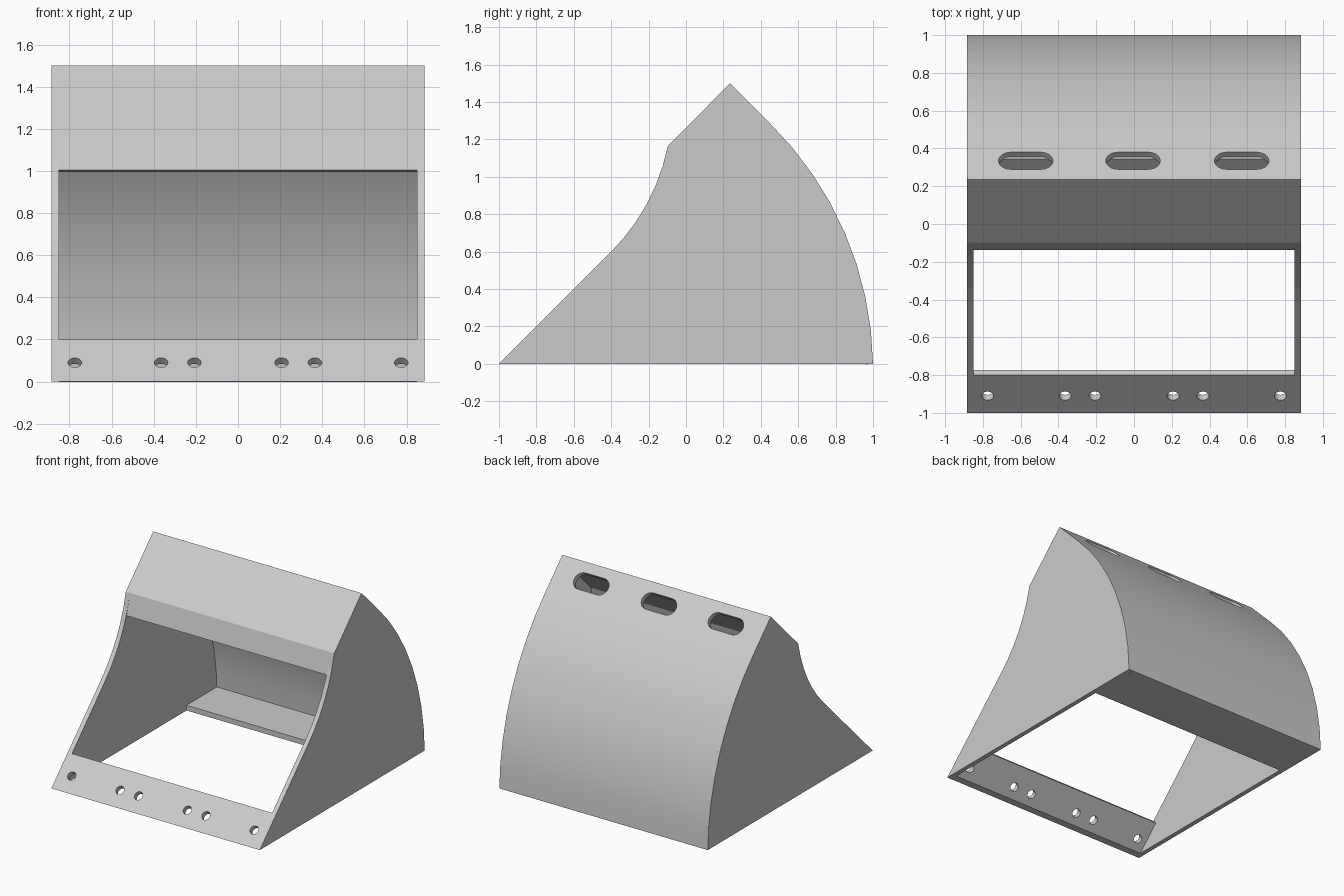
import bpy, bmesh, math
from mathutils import Vector

if "Cube" in bpy.data.objects:
    bpy.data.objects.remove(bpy.data.objects["Cube"])

T = 0.04            # sheet thickness
INNER = 0.85        # inner half width
OUTER = 0.885       # outer half width

grey = bpy.data.materials.new("light grey")
grey.use_nodes = True
grey.diffuse_color = (0.6, 0.6, 0.6, 1)
grey.node_tree.nodes["Principled BSDF"].inputs["Base Color"].default_value = (0.6, 0.6, 0.6, 1)


def prism(name, outline, direction):
    """Solid made by extruding a flat outline."""
    bm = bmesh.new()
    face = bm.faces.new([bm.verts.new(p) for p in outline])
    new = bmesh.ops.extrude_face_region(bm, geom=[face])["geom"]
    bmesh.ops.translate(bm, vec=direction, verts=[v for v in new if isinstance(v, bmesh.types.BMVert)])
    bmesh.ops.recalc_face_normals(bm, faces=bm.faces)
    mesh = bpy.data.meshes.new(name)
    bm.to_mesh(mesh)
    bm.free()
    mesh.materials.append(grey)
    obj = bpy.data.objects.new(name, mesh)
    bpy.context.collection.objects.link(obj)
    return obj


def across(name, profile, x0, x1):
    """Extrude a (y, z) profile from x0 to x1."""
    return prism(name, [(x0, y, z) for y, z in profile], (x1 - x0, 0, 0))


def arc(a, b, sagitta, steps):
    """Points from a to b, bulging to the right for a positive sagitta."""
    a, b = Vector(a), Vector(b)
    chord = b - a
    right = Vector((chord.y, -chord.x)).normalized()
    half = chord.length / 2
    radius = (half ** 2 + sagitta ** 2) / (2 * abs(sagitta))
    sweep = math.asin(half / radius)
    pts = []
    for i in range(steps + 1):
        t = sweep * (2 * i / steps - 1)
        along = radius * math.sin(t)
        bulge = radius * (math.cos(t) - math.cos(sweep))
        pts.append((a + b) / 2 + chord.normalized() * along + right * math.copysign(bulge, sagitta))
    return pts


def sheet(path):
    """Close a path into a band of constant thickness on its right side."""
    dirs = [(q - p).normalized() for p, q in zip(path, path[1:])]
    inner = []
    for i, p in enumerate(path):
        d0, d1 = dirs[max(i - 1, 0)], dirs[min(i, len(dirs) - 1)]
        n0, n1 = Vector((d0.y, -d0.x)), Vector((d1.y, -d1.x))
        inner.append(p + (n0 + n1) * T / (1 + n0.dot(n1)))
    return path + inner[::-1]


def cut(obj, center, half_len, radius, slope):
    """Cut a round-ended hole straight through a panel leaning along slope."""
    up = Vector((0, *slope)).normalized()
    normal = Vector((1, 0, 0)).cross(up)
    pts = []
    for side in (1, -1):
        for i in range(13):
            t = math.pi * (i / 12 - 0.5)
            if half_len == 0 and i == 12:
                continue
            pts.append(Vector(center) + Vector((side * (half_len + radius * math.cos(t)), 0, 0))
                       + up * side * radius * math.sin(t) - normal * 0.07)
    cutter = prism("cutter", pts, normal * 0.14)
    cutter.hide_render = True
    mod = obj.modifiers.new("hole", 'BOOLEAN')
    mod.operation, mod.solver, mod.object = 'DIFFERENCE', 'EXACT', cutter
    bpy.context.view_layer.objects.active = obj
    bpy.ops.object.modifier_apply(modifier=mod.name)
    bpy.data.objects.remove(cutter)


# Outline of the housing
front_curve = arc((-0.41, 0.59), (-0.097, 1.165), 0.049, 6)
peak = Vector((0.235, 1.5))
back_curve = arc((0.44, 1.295), (1, 0), -0.14, 8)

# Side panels
profile = [Vector((-1, 0))] + front_curve + [peak] + back_curve
for name, s in (("left_side_panel", 1), ("right_side_panel", -1)):
    across(name, profile, s * INNER, s * OUTER)

# Header, top and curved back as one bent sheet
lip = Vector((-0.137, 1.005))
shell = across("hood_and_back", sheet([lip, front_curve[-1], peak] + back_curve), -INNER, INNER)
for x in (-0.573, -0.005, 0.57):
    cut(shell, (x, 0.335, 1.4), 0.08, 0.064, (-1, 1))

# Front strip with control holes
d = T / math.sqrt(2)
strip = across("front_strip", [(-1, 0), (-0.8, 0.2), (-0.8 + d, 0.2 - d), (-1 + 2 * d, 0)], -INNER, INNER)
for x in (0.207, 0.365, 0.775):
    for s in (1, -1):
        cut(strip, (s * x, -0.91, 0.09), 0, 0.032, (1, 1))

# Rear floor shelf
across("rear_shelf", [(0.59, 0), (1 - T / 2, 0), (1 - T / 2, T), (0.59, T)], -INNER, INNER)

# Sloped baffle behind the vents
across("vent_baffle", [(0.345, 1.34), (0.1, 1.095), (0.1 + d, 1.095 - d), (0.345 + d, 1.34 - d)],
       -INNER, INNER)

# Smooth the curved sheet, keeping folds crisp
bpy.ops.object.select_all(action='DESELECT')
shell.select_set(True)
bpy.context.view_layer.objects.active = shell
bpy.ops.object.shade_smooth_by_angle(angle=math.radians(25))
